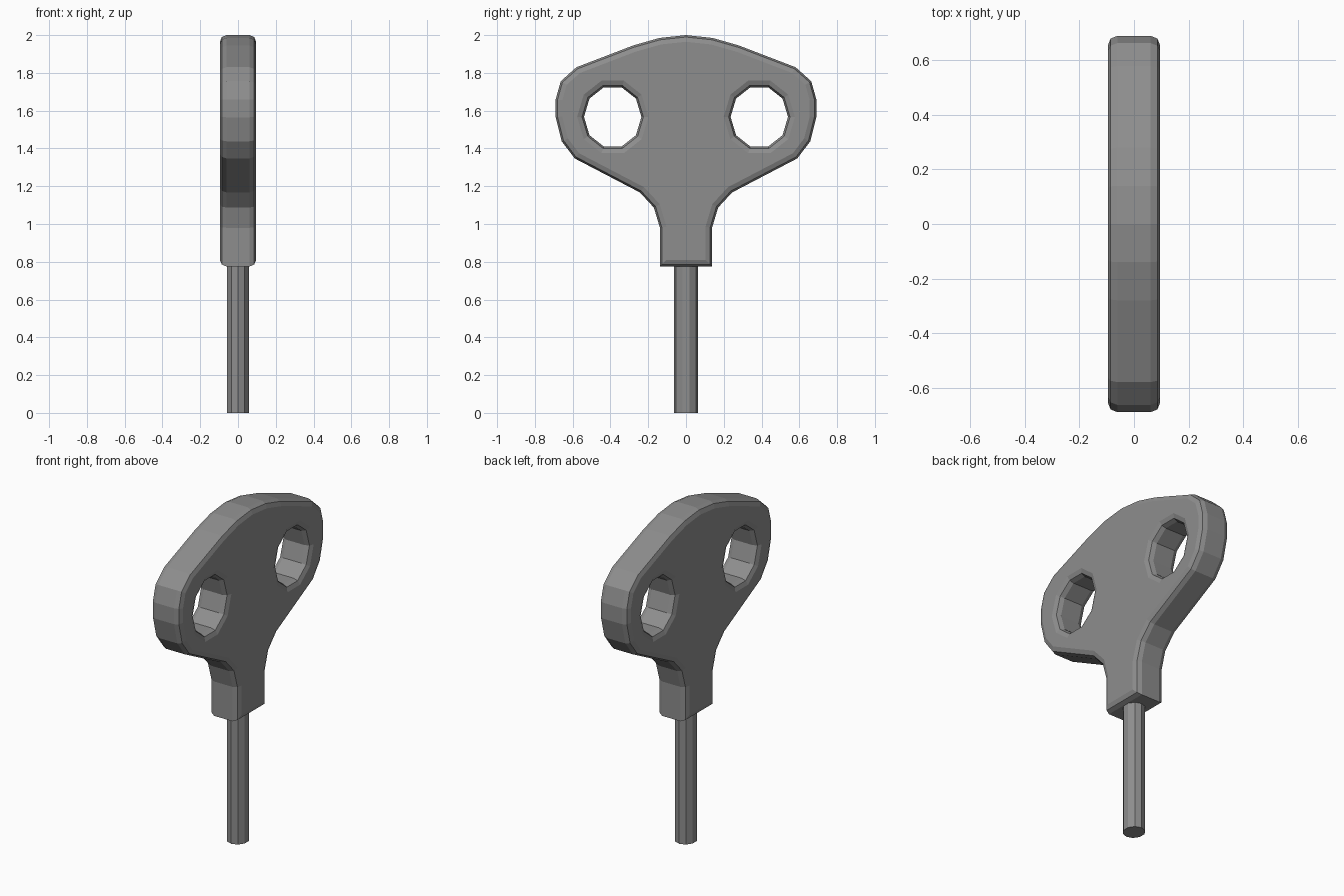
import bpy, bmesh, math
from mathutils import Matrix

if "Cube" in bpy.data.objects:
    bpy.data.objects.remove(bpy.data.objects["Cube"])

metal = bpy.data.materials.new("grey_metal")
metal.diffuse_color = (0.27, 0.27, 0.27, 1)
metal.use_nodes = True
metal.node_tree.nodes["Principled BSDF"].inputs["Base Color"].default_value = metal.diffuse_color


def finish(name, bm):
    me = bpy.data.meshes.new(name)
    bm.to_mesh(me)
    bm.free()
    me.materials.clear()
    me.materials.append(metal)
    for p in me.polygons:
        p.use_smooth = False
        p.material_index = 0
    ob = bpy.data.objects.new(name, me)
    bpy.context.collection.objects.link(ob)
    return ob


def add_loop(curve, pts):
    s = curve.splines.new('POLY')
    s.points.add(len(pts) - 1)
    for p, (a, b) in zip(s.points, pts):
        p.co = (a, b, 0, 1)
    s.use_cyclic_u = True


# Key handle: mirrored outline (y, z) with two finger holes
half = [(0.14, 1.985), (0.28, 1.945), (0.58, 1.83), (0.663, 1.756),
        (0.69, 1.66), (0.69, 1.565), (0.658, 1.438), (0.589, 1.347),
        (0.244, 1.167), (0.17, 1.087), (0.138, 0.98), (0.138, 0.775)]
outline = [(0, 2.0)] + half + [(-y, z) for y, z in reversed(half)]

BEVEL, THICK = 0.035, 0.096
cu = bpy.data.curves.new("handle_profile", 'CURVE')
cu.dimensions = '2D'
cu.fill_mode = 'BOTH'
cu.extrude = THICK - BEVEL
cu.bevel_depth = BEVEL
cu.bevel_resolution = 1
cu.offset = -BEVEL
add_loop(cu, outline)
for side in (-1, 1):
    add_loop(cu, [(side * (0.388 + 0.152 * math.cos(math.tau * i / 10)),
                   1.567 + 0.165 * math.sin(math.tau * i / 10))
                  for i in range(10)])
tmp = bpy.data.objects.new("handle_profile", cu)
bpy.context.collection.objects.link(tmp)
dg = bpy.context.evaluated_depsgraph_get()
flat = bpy.data.meshes.new_from_object(tmp.evaluated_get(dg))
bm = bmesh.new()
bm.from_mesh(flat)
bpy.data.objects.remove(tmp)
# local x, y, z become world y, z, x
bm.transform(Matrix(((0, 0, 1, 0), (1, 0, 0, 0), (0, 1, 0, 0), (0, 0, 0, 1))))
bmesh.ops.remove_doubles(bm, verts=bm.verts, dist=0.0005)
bmesh.ops.recalc_face_normals(bm, faces=bm.faces)
finish("key_handle", bm)

# Shaft: slim ten-sided rod
bm = bmesh.new()
bmesh.ops.create_cone(bm, cap_ends=True, segments=10, radius1=0.064,
                      radius2=0.064, depth=0.84)
ang = max(bm.verts, key=lambda v: v.co.y).co
bm.transform(Matrix.Rotation(math.pi / 2 - math.atan2(ang.y, ang.x), 4, 'Z'))
bm.transform(Matrix.Translation((0, 0, 0.42)) @ Matrix.Diagonal((0.94, 1, 1, 1)))
finish("key_shaft", bm)
